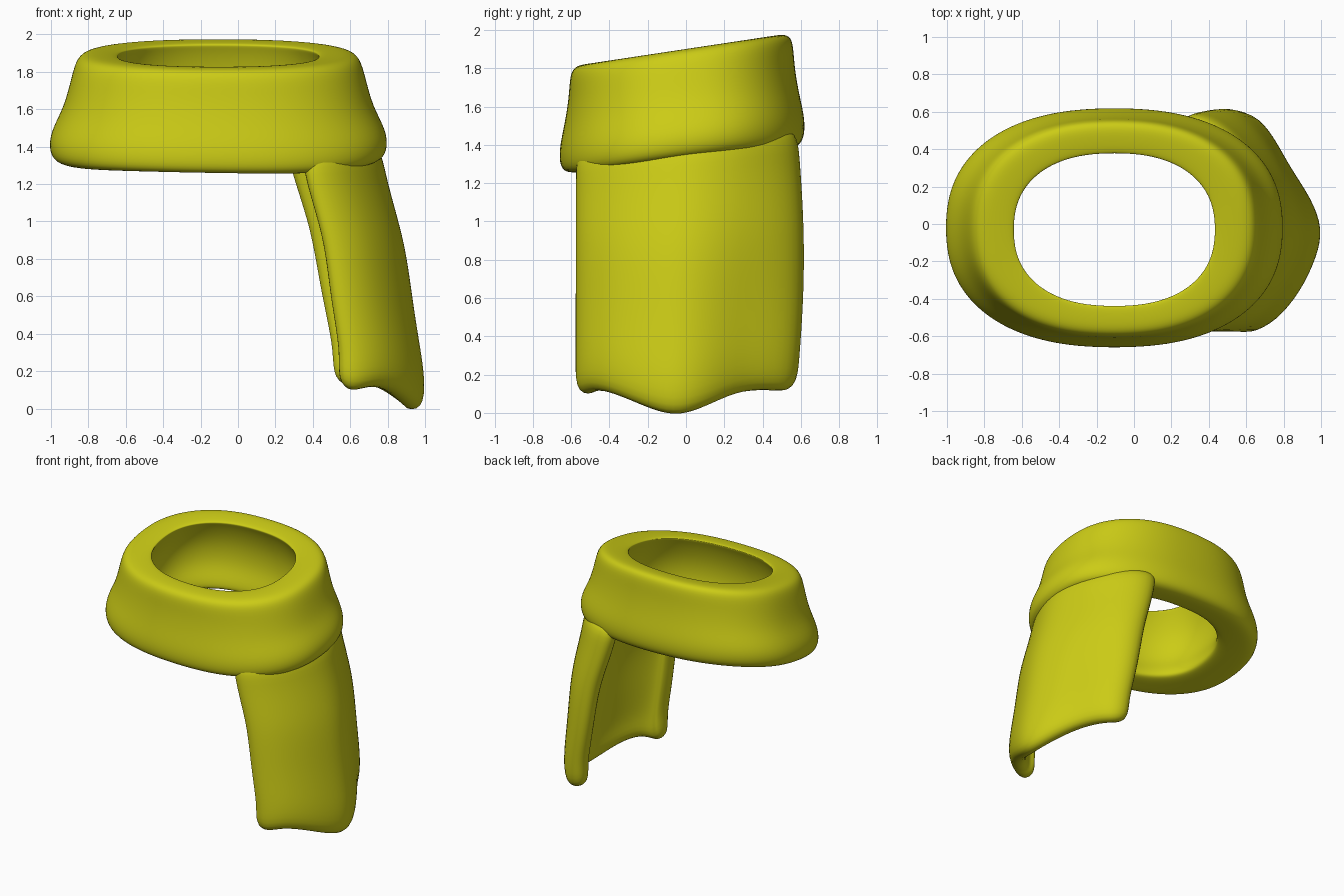
import bpy
import bmesh
import math

cube = bpy.data.objects.get("Cube")
if cube:
    bpy.data.objects.remove(cube)

wool = bpy.data.materials.new("olive yellow wool")
wool.use_nodes = True
COLOUR = (0.60, 0.60, 0.008, 1)
wool.diffuse_color = COLOUR
wool.node_tree.nodes["Principled BSDF"].inputs["Base Color"].default_value = COLOUR


def loft(name, rows, close_u, close_v, thickness=0):
    """Skin a grid of points, then soften it like cloth."""
    bm = bmesh.new()
    grid = [[bm.verts.new(p) for p in row] for row in rows]
    nv, nu = len(grid), len(grid[0])
    for j in range(nv if close_v else nv - 1):
        for i in range(nu if close_u else nu - 1):
            k, m = (i + 1) % nu, (j + 1) % nv
            bm.faces.new((grid[j][i], grid[m][i], grid[m][k], grid[j][k]))
    mesh = bpy.data.meshes.new(name)
    bm.to_mesh(mesh)
    bm.free()
    mesh.materials.append(wool)
    obj = bpy.data.objects.new(name, mesh)
    bpy.context.collection.objects.link(obj)
    if thickness:
        solid = obj.modifiers.new("thickness", "SOLIDIFY")
        solid.thickness = thickness
        solid.offset = -1
    sub = obj.modifiers.new("soften", "SUBSURF")
    sub.levels = sub.render_levels = 2
    mesh.shade_smooth()
    return obj


def power(value, exponent):
    return math.copysign(abs(value) ** exponent, value)


# Neck wrap: half width, half depth, height, from the inner top rim round to the inside
PROFILE = [(.538, .408, 1.885), (.56, .43, 1.893), (.65, .50, 1.898), (.73, .56, 1.893),
           (.768, .585, 1.85), (.795, .59, 1.74), (.83, .61, 1.61), (.89, .635, 1.50),
           (.91, .645, 1.42), (.895, .635, 1.345), (.83, .59, 1.318), (.70, .52, 1.325),
           (.60, .45, 1.335), (.575, .43, 1.355), (.585, .445, 1.42), (.63, .485, 1.52),
           (.63, .485, 1.68), (.57, .44, 1.82), (.54, .41, 1.875)]
SIDES = 36
wrap_rows = []
for a, b, z in PROFILE:
    tilt = .115 + .06 * (z - 1.3)
    row = []
    for i in range(SIDES):
        t = math.tau * i / SIDES
        x, y = a * power(math.cos(t), .86), b * power(math.sin(t), .86)
        ripple = .012 * math.sin(3 * t + 1) * (1.9 - z)
        row.append((x - .105, y - .03 + .05 * max(0, b - .45), z + tilt * y + ripple))
    wrap_rows.append(row)
loft("neck_wrap", wrap_rows, True, True)

# Hanging end: curled cross-sections at the top and the bottom as (x offset, y)
TOP = [(-.45, -.56), (-.36, -.59), (-.22, -.51), (-.1, -.34), (-.03, -.17), (0, 0),
       (-.03, .17), (-.1, .32), (-.22, .47), (-.37, .58), (-.53, .59)]
BOTTOM = [(-.5, -.555), (-.4, -.595), (-.25, -.52), (-.12, -.36), (-.035, -.18), (0, -.03),
          (-.065, .13), (-.185, .29), (-.27, .46), (-.36, .575), (-.5, .59)]
HEM = [.14, .075, .125, .075, .0, -.025, .02, .10, .11, .095, .14]
OUTER = [.765, .80, .85, .90, .93, .955, .985, 1.015, 1.01]
tail_rows = []
for j, outer in enumerate(OUTER):
    t = j / (len(OUTER) - 1)
    row = []
    for (x0, y0), (x1, y1), hem in zip(TOP, BOTTOM, HEM):
        bulge = 1 + .065 * math.sin(math.pi * t) * (y0 > 0)
        row.append((outer + x0 + (x1 - x0) * t,
                    (y0 + (y1 - y0) * t) * bulge,
                    1.43 + .1 * y0 * (1 - t) + (hem - 1.43) * t))
    tail_rows.append(row)
loft("hanging_end", tail_rows, False, False, .135)
